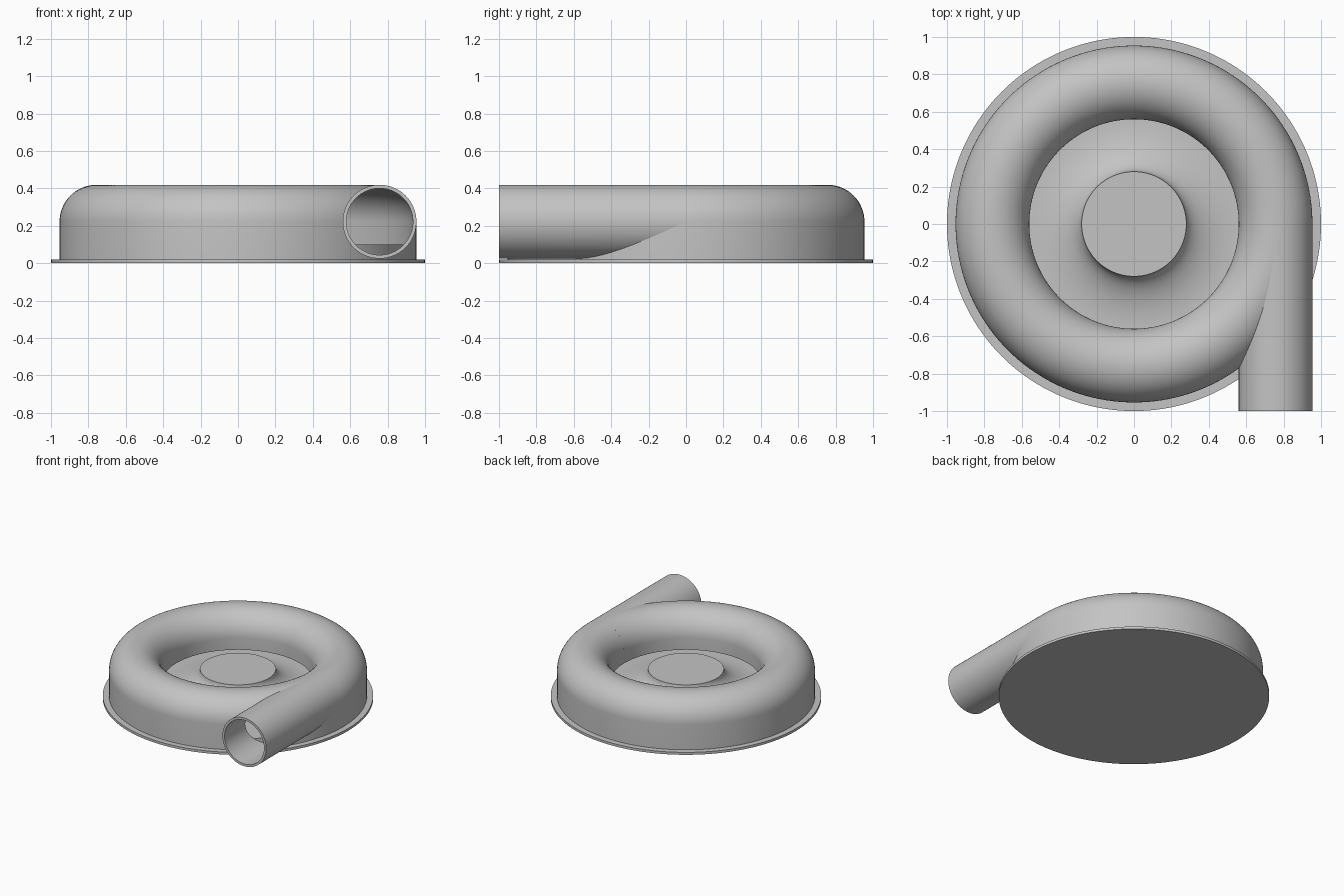
import bpy, bmesh
from math import sin, cos, pi, radians
from mathutils import Matrix

if "Cube" in bpy.data.objects:
    bpy.data.objects.remove(bpy.data.objects["Cube"])

GREY = (0.55, 0.55, 0.55, 1)
mat = bpy.data.materials.new("plain grey")
mat.use_nodes = True
mat.diffuse_color = GREY
mat.node_tree.nodes["Principled BSDF"].inputs["Base Color"].default_value = GREY

SEGMENTS = 160
RING, MID = 0.757, 0.222          # channel centre radius and height
OUTER, INNER = 0.197, 0.178       # channel outer and bore radius
BASE, FLOOR, LIP = 0.02, 0.10, 0.13


def finish(name, bm):
    bmesh.ops.recalc_face_normals(bm, faces=bm.faces)
    mesh = bpy.data.meshes.new(name)
    bm.to_mesh(mesh)
    bm.free()
    mesh.materials.append(mat)
    obj = bpy.data.objects.new(name, mesh)
    bpy.context.collection.objects.link(obj)
    return obj


def lathe(name, profile, closed=False):
    """Revolve (radius, height) points around z."""
    bm = bmesh.new()
    verts = [bm.verts.new((r, 0, z)) for r, z in profile]
    pairs = list(zip(verts, verts[1:]))
    if closed:
        pairs.append((verts[-1], verts[0]))
    edges = [bm.edges.new(p) for p in pairs]
    bmesh.ops.spin(bm, geom=verts + edges, cent=(0, 0, 0), axis=(0, 0, 1),
                   angle=2 * pi, steps=SEGMENTS, use_duplicate=False)
    bmesh.ops.remove_doubles(bm, verts=bm.verts, dist=1e-5)
    return finish(name, bm)


def arc(radius, steps=32):
    """Upper half circle of the channel, from outside to inside."""
    return [(RING + radius * cos(pi * i / steps), MID + radius * sin(pi * i / steps))
            for i in range(steps + 1)]


def rod(name, radius, y0, y1):
    """Cylinder along y through the channel centre."""
    bm = bmesh.new()
    place = Matrix.Translation((RING, (y0 + y1) / 2, MID)) @ Matrix.Rotation(pi / 2, 4, 'X')
    bmesh.ops.create_cone(bm, cap_ends=True, segments=96, radius1=radius,
                          radius2=radius, depth=y1 - y0, matrix=place)
    return finish(name, bm)


def cut(obj, cutter):
    mod = obj.modifiers.new("cut", 'BOOLEAN')
    mod.operation, mod.solver, mod.object = 'DIFFERENCE', 'EXACT', cutter
    bpy.context.view_layer.objects.active = obj
    bpy.ops.object.modifier_apply(modifier=mod.name)


# Round base plate
base = lathe("base_plate", [(0, 0), (1, 0), (1, BASE), (0, BASE)])

# Inner floor sweeping up to the central hub
fillet = [(0.56 - 0.28 * sin(pi / 2 * i / 20), 0.235 - 0.135 * cos(pi / 2 * i / 20))
          for i in range(21)]
HUB = 0.235
fillet = [(0.28 + 0.28 * (1 - cos(pi / 2 * i / 20)), HUB - (HUB - FLOOR) * sin(pi / 2 * i / 20))
          for i in range(20, -1, -1)]
floor = lathe("hub_and_floor", [(0, BASE), (0.936, BASE), (0.936, FLOOR)]
              + fillet + [(0, HUB)])

# Hollow ring housing, open at the inside lip
housing = lathe("ring_housing",
                [(RING + OUTER, BASE)] + arc(OUTER)
                + [(RING - OUTER, LIP), (RING - INNER, LIP)]
                + arc(INNER)[::-1] + [(RING + INNER, BASE)], closed=True)

# Outlet pipe, trimmed inside the housing wall
pipe = rod("outlet_pipe", OUTER, -1, 0)
bore = rod("bore_cutter", INNER, -1.2, -0.02)
long_bore = rod("pipe_cutter", INNER, -1.2, 0.2)
wall = (OUTER + INNER) / 2
core = lathe("core_cutter", [(0, -0.1), (RING + wall, -0.1)] + arc(wall)
             + [(RING - wall, LIP), (0, LIP)])
cut(pipe, long_bore)
cut(pipe, core)
cut(housing, bore)
for helper in (bore, long_bore, core):
    bpy.data.objects.remove(helper)

# Smooth shading with crisp edges
bpy.ops.object.select_all(action='DESELECT')
for obj in (base, floor, housing, pipe):
    obj.select_set(True)
bpy.context.view_layer.objects.active = housing
bpy.ops.object.shade_smooth_by_angle(angle=radians(30))
